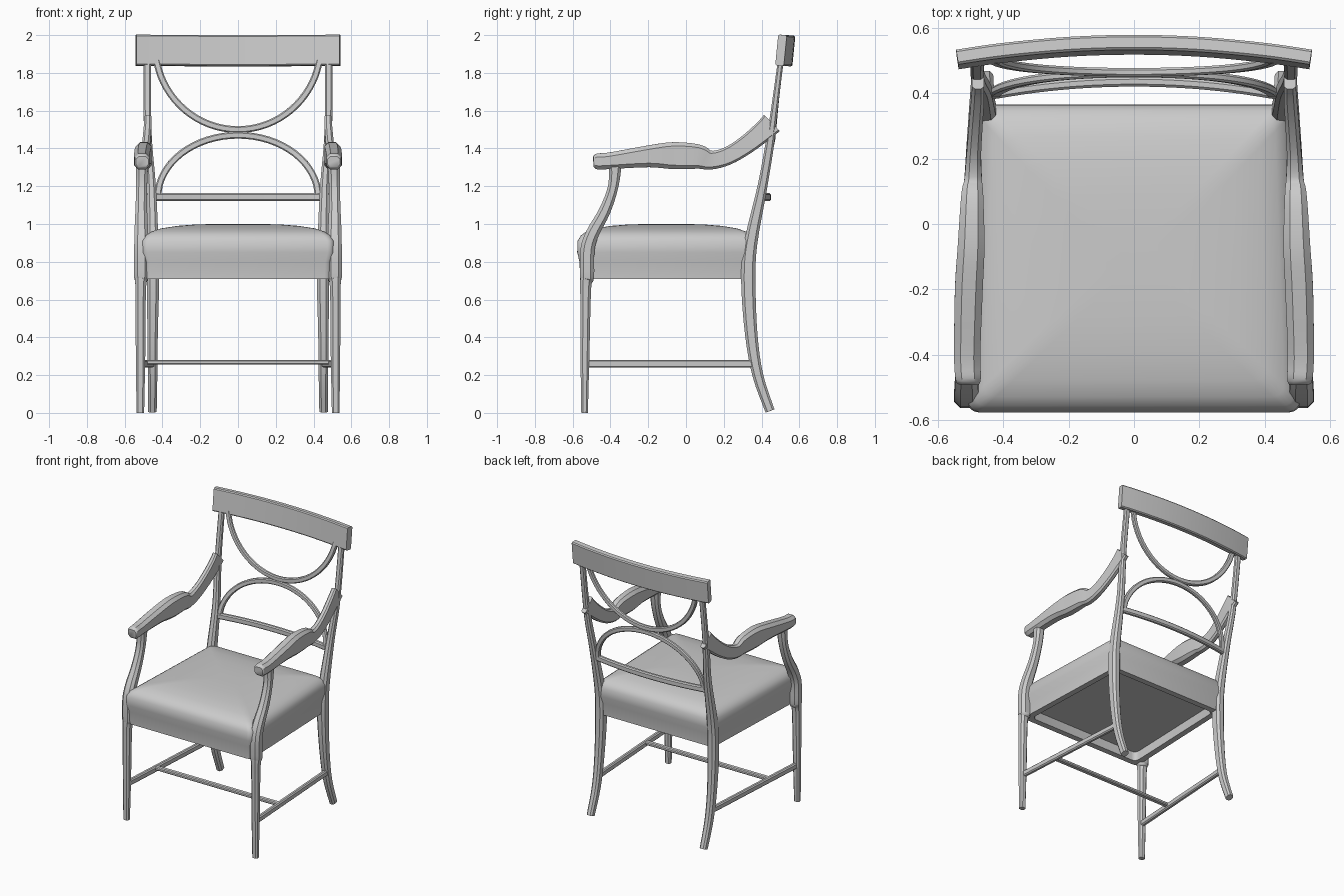
import bpy, bmesh, math
from mathutils import Vector

if "Cube" in bpy.data.objects:
    bpy.data.objects.remove(bpy.data.objects["Cube"])


def finish(bm, name, mirror=False):
    bmesh.ops.recalc_face_normals(bm, faces=bm.faces)
    me = bpy.data.meshes.new(name)
    bm.to_mesh(me)
    bm.free()
    ob = bpy.data.objects.new(name, me)
    bpy.context.collection.objects.link(ob)
    if mirror:
        ob.modifiers.new("mirror", 'MIRROR')
    return ob


def bridge(bm, loops):
    """Skin a list of vertex loops and cap both ends."""
    n = len(loops[0])
    for a, b in zip(loops, loops[1:]):
        for i in range(n):
            j = (i + 1) % n
            bm.faces.new((a[i], a[j], b[j], b[i]))
    bm.faces.new(loops[0][::-1])
    bm.faces.new(loops[-1])


def smooth_path(pts, steps):
    """Catmull-Rom through rows of (x, y, z, width, depth)."""
    out = []
    for i in range(len(pts) - 1):
        p0, p1, p2, p3 = (pts[max(i - 1, 0)], pts[i], pts[i + 1],
                          pts[min(i + 2, len(pts) - 1)])
        for s in range(steps):
            t = s / steps
            out.append([0.5 * (2 * b + (c - a) * t + (2 * a - 5 * b + 4 * c - d) * t * t
                               + (3 * b - a - 3 * c + d) * t ** 3)
                        for a, b, c, d in zip(p0, p1, p2, p3)])
    out.append(list(pts[-1]))
    return out


def sweep(name, pts, axis, steps=4, chamfer=0.25, mirror=False):
    """Chamfered rectangle swept along pts; width lies along axis."""
    rows = smooth_path(pts, steps)
    bm = bmesh.new()
    loops = []
    for i, r in enumerate(rows):
        p = Vector(r[:3])
        t = (Vector(rows[min(i + 1, len(rows) - 1)][:3])
             - Vector(rows[max(i - 1, 0)][:3])).normalized()
        v = t.cross(Vector(axis)).normalized()
        u = v.cross(t)
        w, d = r[3] / 2, r[4] / 2
        c = chamfer * 2 * min(w, d)
        sec = [(w, c - d), (w, d - c), (w - c, d), (c - w, d),
               (-w, d - c), (-w, c - d), (c - w, -d), (w - c, -d)]
        loops.append([bm.verts.new(p + u * a + v * b) for a, b in sec])
    bridge(bm, loops)
    return finish(bm, name, mirror)


X, Y = (1, 0, 0), (0, 1, 0)

# Seat: tapered rounded block, hollow below, domed cushion above
bm = bmesh.new()
loops = []
for z, inset in [(.775, .05), (.71, .05), (.71, .008), (.80, .004), (.85, -.008),
                 (.91, -.006), (.94, .012), (.96, .04), (.977, .09), (.99, .17),
                 (.998, .27), (1.0, .40)]:
    hx, hy, r = .485 - inset, .463 - inset, .035
    loop = []
    for k, (sx, sy) in enumerate([(1, 1), (-1, 1), (-1, -1), (1, -1)]):
        for s in range(5):
            a = math.pi / 2 * (k + s / 4)
            x = sx * (hx - r) + r * math.cos(a)
            y = sy * (hy - r) + r * math.sin(a)
            loop.append(bm.verts.new((x * (1 - .035 * y / .46), y - .105, z)))
    loops.append(loop)
bridge(bm, loops)
finish(bm, "seat")

# Front legs running up into the curved arm posts
sweep("front_leg", [
    (.517, -.537, 0, .04, .035), (.516, -.535, .3, .05, .047), (.515, -.531, .66, .056, .058),
    (.512, -.524, .72, .075, .075), (.512, -.522, .86, .075, .075), (.512, -.495, .95, .072, .07),
    (.512, -.43, 1.07, .062, .062), (.51, -.385, 1.2, .058, .055), (.508, -.375, 1.32, .065, .07)],
    X, mirror=True)

# Sabre back legs running up into the back posts
sweep("back_leg", [
    (.453, .445, .01, .045, .05), (.452, .38, .2, .05, .057), (.452, .345, .42, .055, .066),
    (.45, .33, .7, .065, .076), (.451, .343, .9, .06, .07), (.458, .405, 1.2, .046, .052),
    (.474, .443, 1.42, .04, .046), (.48, .467, 1.6, .04, .036), (.48, .502, 1.87, .04, .03)],
    X, mirror=True)

# Arms: swelling pad, then sweeping up to the back post
sweep("arm", [
    (.507, -.49, 1.33, .065, .055), (.507, -.47, 1.331, .078, .084), (.51, -.4, 1.335, .08, .088),
    (.505, -.2, 1.358, .085, .115), (.498, -.07, 1.362, .082, .142), (.495, .06, 1.357, .07, .13),
    (.492, .13, 1.338, .055, .1), (.49, .22, 1.36, .045, .095), (.484, .32, 1.42, .042, .1),
    (.478, .41, 1.493, .04, .11), (.477, .455, 1.535, .036, .12)],
    X, mirror=True)

# Crest rail: bowed and leaning slightly back
sweep("crest_rail", [(x, .548 - .045 * (x / .54) ** 2, 1.917 + .003 * (x / .54) ** 2, .163, .046)
                     for x in (-.54, -.4, -.2, 0, .2, .4, .54)],
      (0, .1, 1), chamfer=.15)


def back_y(x, z):
    """Bowed surface that holds the splat parts."""
    bow = max(.015, .04 - .07 * (z - 1.14))
    return .395 + .15 * (z - 1.14) + bow * (1 - (x / .44) ** 2)


# Lower back rail
sweep("back_rail", [(x, back_y(x, 1.142), 1.142, .03, .042)
                    for x in (-.45, -.3, -.15, 0, .15, .3, .45)], Y)

# Two touching arches of the back
for name, zc, rx, rz, a0 in [("lower_arch", 1.14, .425, .33, 0), ("upper_arch", 1.95, .44, -.45, .19)]:
    pts = []
    for i in range(17):
        a = a0 + (math.pi - 2 * a0) * i / 16
        x, z = rx * math.cos(a), zc + rz * math.sin(a)
        pts.append((x, back_y(x, z), z, .026, .036))
    sweep(name, pts, Y, steps=2)

# Stretchers: one per side and one crossing between them
sweep("side_stretcher", [(.512, -.53, .26, .03, .042), (.458, .36, .26, .03, .042)], X, mirror=True)
sweep("cross_stretcher", [(-.495, -.24, .268, .035, .024), (.495, -.24, .268, .035, .024)], Y)

# Smooth shading with crisp edges
for ob in bpy.data.objects:
    ob.select_set(True)
    bpy.context.view_layer.objects.active = ob
bpy.ops.object.shade_smooth_by_angle(angle=math.radians(40))
